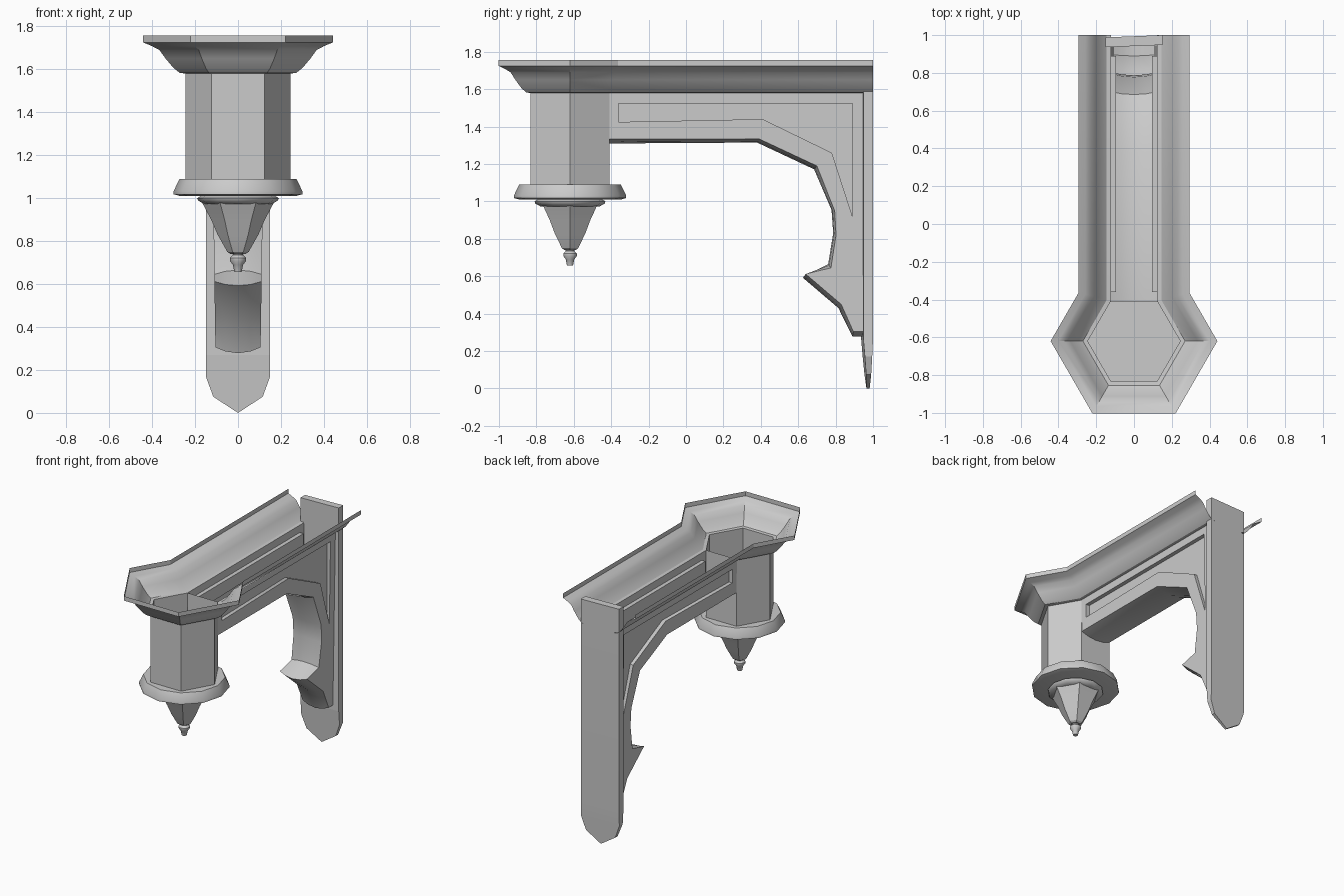
import bpy, bmesh, math
from mathutils import Vector

cube = bpy.data.objects.get("Cube")
if cube:
    bpy.data.objects.remove(cube, do_unlink=True)

stone = bpy.data.materials.new("pale_grey_stone")
stone.use_nodes = True
GREY = (0.6, 0.6, 0.6, 1)
stone.diffuse_color = GREY
stone.node_tree.nodes["Principled BSDF"].inputs["Base Color"].default_value = GREY

HEX_Y, HEX_R = -0.62, 0.245
APOTHEM = HEX_R * math.cos(math.pi / 6)


def finish(name, bm, angle=28):
    bmesh.ops.remove_doubles(bm, verts=bm.verts, dist=0.0005)
    bmesh.ops.recalc_face_normals(bm, faces=bm.faces)
    mesh = bpy.data.meshes.new(name)
    bm.to_mesh(mesh)
    bm.free()
    mesh.materials.append(stone)
    ob = bpy.data.objects.new(name, mesh)
    bpy.context.collection.objects.link(ob)
    bpy.ops.object.select_all(action='DESELECT')
    ob.select_set(True)
    bpy.context.view_layer.objects.active = ob
    bpy.ops.object.shade_smooth_by_angle(angle=math.radians(angle))
    return ob


def grid(bm, rows, closed=False):
    """Skin a list of equally long rows of points."""
    vs = [[bm.verts.new(p) for p in row] for row in rows]
    n = len(rows[0])
    for a, b in zip(vs, vs[1:]):
        for i in range(n if closed else n - 1):
            j = (i + 1) % n
            bm.faces.new((a[i], a[j], b[j], b[i]))
    return vs


def turned(name, profile, sides, caps=True, angle=28):
    """Turn (radius, z) points about the pendant axis."""
    bm = bmesh.new()
    rows = []
    for r, z in profile:
        turn = [2 * math.pi * k / sides for k in range(sides)]
        rows.append([(r * math.cos(t), HEX_Y + r * math.sin(t), z) for t in turn])
    vs = grid(bm, rows, closed=True)
    if caps:
        bm.faces.new(vs[0])
        bm.faces.new(vs[-1])
    return finish(name, bm, angle)


# Hollow hexagonal post and the hanging pendant under it
turned("hexagonal_post", [(HEX_R, 1.05), (HEX_R, 1.58)], 6, caps=False)
turned("pendant_ring", [(0.27, 1.01), (0.30, 1.018), (0.30, 1.032), (0.272, 1.09)], 12, angle=35)
turned("pendant_collar", [(0.17, 1.012), (0.19, 1.0), (0.185, 0.988), (0.155, 0.972)], 12, angle=40)
turned("pendant_bell", [(0.17, 0.985), (0.152, 0.95), (0.125, 0.90), (0.095, 0.83),
                        (0.05, 0.75), (0.035, 0.74)], 6, angle=25)
turned("pendant_finial", [(0.028, 0.75), (0.024, 0.735), (0.038, 0.722), (0.038, 0.708),
                          (0.024, 0.69), (0.017, 0.657)], 10, angle=40)

# Cornice: one moulding swept along the beam and round the post with mitred corners
half = [Vector((HEX_R / 2, 1)), Vector((HEX_R / 2, HEX_Y + APOTHEM)),
        Vector((HEX_R, HEX_Y)), Vector((HEX_R / 2, HEX_Y - APOTHEM))]
path = half + [Vector((-p.x, p.y)) for p in reversed(half)]
normals = []
for a, b in zip(path, path[1:]):
    d = (b - a).normalized()
    normals.append(Vector((-d.y, d.x)))
moulding = [(0, 1.58), (0.022, 1.583), (0.047, 1.605), (0.08, 1.65), (0.105, 1.69),
            (0.135, 1.708), (0.17, 1.725), (0.17, 1.757)]
rows = []
for i, p in enumerate(path):
    n1, n2 = normals[max(i - 1, 0)], normals[min(i, len(normals) - 1)]
    miter = (n1 + n2) / (1 + n1.dot(n2))
    rows.append([(p.x + miter.x * o, p.y + miter.y * o, z) for o, z in moulding])
bm = bmesh.new()
grid(bm, rows)
finish("cornice", bm)

# Bracket outline along the cheeks and along the soffit's centre line, as (y, z)
edge = [(-0.41, 1.335), (0.39, 1.335), (0.70, 1.19), (0.795, 0.95), (0.802, 0.82),
        (0.775, 0.645), (0.64, 0.612), (0.83, 0.45), (0.895, 0.305), (0.945, 0.305)]
keel = [(-0.41, 1.31), (0.38, 1.315), (0.685, 1.172), (0.778, 0.955), (0.787, 0.83),
        (0.76, 0.665), (0.625, 0.592), (0.815, 0.43), (0.89, 0.278), (0.945, 0.278)]
panel = [(-0.36, 1.525), (0.89, 1.525), (0.89, 0.92), (0.78, 1.26), (0.41, 1.44), (-0.36, 1.425)]


def cheek_x(z):
    return 0.105 + 0.02 * (z - 0.3) / 1.28


# Cheeks with a sunk panel on each side
for side, label in ((1, "left"), (-1, "right")):
    bm = bmesh.new()
    edges = []
    rim = None
    for loop in (edge + [(0.945, 1.58), (-0.41, 1.58)], panel):
        rim = [bm.verts.new((side * cheek_x(z), y, z)) for y, z in loop]
        edges += [bm.edges.new((rim[i - 1], rim[i])) for i in range(len(rim))]
    bmesh.ops.triangle_fill(bm, edges=edges, use_beauty=True)
    floor = [bm.verts.new((side * 0.095, v.co.y, v.co.z)) for v in rim]
    for i in range(len(rim)):
        bm.faces.new((rim[i - 1], rim[i], floor[i], floor[i - 1]))
    bm.faces.new(floor)
    finish(label + "_bracket_cheek", bm)

# Gently bowed soffit joining the cheeks
rows = []
for (ey, ez), (ky, kz) in zip(edge, keel):
    row = []
    for f in (-1, -0.55, 0, 0.55, 1):
        bow = 1 - f * f
        row.append((f * cheek_x(ez), ey + (ky - ey) * bow, ez + (kz - ez) * bow))
    rows.append(row)
bm = bmesh.new()
grid(bm, rows)
finish("bracket_soffit", bm)

# Wall plate: pointed foot that thins towards the tip, set very slightly askew
bm = bmesh.new()
outline = [(0.15, 1.755), (0.15, 0.27), (0.15, 0.17), (0.115, 0.075), (0, 0)]
outline += [(-x, z) for x, z in reversed(outline[:-1])]


def plate_point(x, z, front):
    thin = max(0, 1 - z / 0.27)
    y = 0.942 + 0.023 * thin if front else 0.994 - 0.012 * thin
    return (x, y + 0.04 * x, z)


rows = [[plate_point(x, z, front) for x, z in outline] for front in (True, False)]
vs = grid(bm, rows, closed=True)
for ring in vs:
    bm.faces.new((ring[0], ring[1], ring[-2], ring[-1]))
    bm.faces.new(ring[1:-1])
finish("wall_plate", bm, 3)
